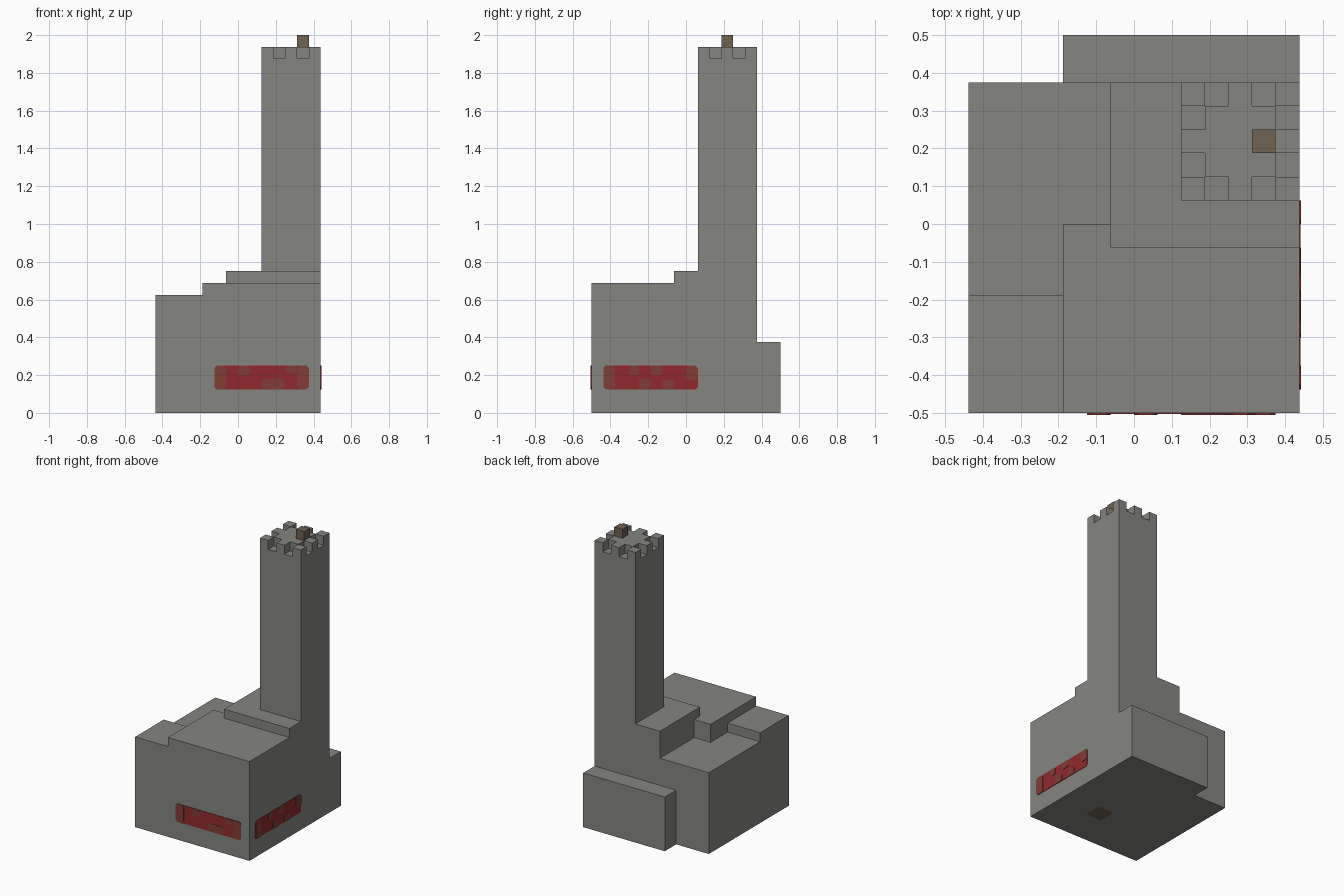
import bpy, bmesh, math

cube = bpy.data.objects.get("Cube")
if cube:
    bpy.data.objects.remove(cube, do_unlink=True)

U = 1 / 16  # block size shared by all parts


def material(name, rgb):
    m = bpy.data.materials.new(name)
    m.use_nodes = True
    m.diffuse_color = (*rgb, 1)
    bsdf = next(n for n in m.node_tree.nodes if n.type == 'BSDF_PRINCIPLED')
    bsdf.inputs["Base Color"].default_value = (*rgb, 1)
    bsdf.inputs["Roughness"].default_value = 0.9
    return m


STONE = material("stone_grey", (0.235, 0.235, 0.22))
WOOD = material("wood_brown", (0.16, 0.122, 0.08))
RED = material("banner_red", (0.283, 0.023, 0.025))
RUST = material("rust_red", (0.22, 0.048, 0.035))


def finish(bm, name, mats):
    me = bpy.data.meshes.new(name)
    bm.to_mesh(me)
    bm.free()
    for m in mats:
        me.materials.append(m)
    ob = bpy.data.objects.new(name, me)
    bpy.context.collection.objects.link(ob)
    return ob


def stepped_solid(name, xs, ys, floor, height, mats, bottom_mat=lambda i, j: 0):
    """Solid over block cells; height(i, j) gives each column's top, in blocks."""
    bm = bmesh.new()

    def top(i, j):
        return height(i, j) if i in xs and j in ys else floor

    def face(pts, mat=0):
        f = bm.faces.new([bm.verts.new([c * U for c in p]) for p in pts])
        f.material_index = mat

    for i in xs:
        for j in ys:
            h = top(i, j)
            if h <= floor:
                continue
            corners = [(i, j), (i + 1, j), (i + 1, j + 1), (i, j + 1)]
            face([(*c, h) for c in corners])
            face([(*c, floor) for c in reversed(corners)], bottom_mat(i, j))
            # Walls down to each lower neighbour
            for k, (di, dj) in enumerate([(0, -1), (1, 0), (0, 1), (-1, 0)]):
                low = top(i + di, j + dj)
                if low < h:
                    a, b = corners[k], corners[(k + 1) % 4]
                    face([(*a, low), (*b, low), (*b, h), (*a, h)])
    bmesh.ops.remove_doubles(bm, verts=bm.verts, dist=1e-5)
    bmesh.ops.dissolve_limit(bm, angle_limit=math.radians(1), verts=bm.verts,
                             edges=bm.edges, delimit={'MATERIAL'})
    return finish(bm, name, mats)


# Hall with stepped roofs and a low annex behind
def hall_height(i, j):
    if j >= 6:
        return 6 if i >= -3 else 0
    if i >= -1 and j >= -1:
        return 12
    if i >= -3 and j < 0:
        return 11
    return 10 if j < -3 else 9


stepped_solid("hall", range(-7, 7), range(-8, 8), 0, hall_height, [STONE, WOOD],
              lambda i, j: int(i in (1, 2) and j in (-4, -3)))


# Tower with notched battlements
def tower_height(i, j):
    a, b = i - 2, j - 1
    notch = (a in (0, 4) and b in (1, 3)) or (b in (0, 4) and a in (1, 3))
    return 30 if notch else 31


stepped_solid("tower", range(2, 7), range(1, 6), 12, tower_height, [STONE])

# Small wooden block on the tower roof
stepped_solid("roof_block", range(5, 6), range(3, 4), 31, lambda i, j: 32, [WOOD])


# Wall banners: a thin clipped panel with darker patches
def panel(name, place, rect, depth, mat):
    u0, u1, v0, v1 = rect
    c = 0.012
    outline = [(u0 + c, v0), (u1 - c, v0), (u1, v0 + c), (u1, v1 - c),
               (u1 - c, v1), (u0 + c, v1), (u0, v1 - c), (u0, v0 + c)]
    bm = bmesh.new()
    back = [bm.verts.new(place(u, v, 0)) for u, v in outline]
    front = [bm.verts.new(place(u, v, depth)) for u, v in outline]
    bm.faces.new(front)
    n = len(outline)
    for k in range(n):
        m = (k + 1) % n
        bm.faces.new([back[k], back[m], front[m], front[k]])
    finish(bm, name, [mat])


def banner(name, place, patches):
    panel(name, place, (0, 8 * U, 0, 2 * U), 0.003, RED)
    for k, (a, b, v0, v1) in enumerate(patches):
        panel(f"{name}_patch_{k + 1}", place, (a * U, b * U, v0 * U, v1 * U), 0.005, RUST)


banner("front_banner", lambda u, v, d: (u - 2 * U, -8 * U - d, v + 2 * U),
       [(0, 1, 0, 2), (2, 3, 1.2, 2), (4, 6, 0, 0.9), (6, 7, 1.4, 2), (7, 8, 0, 2)])
banner("left_banner", lambda u, v, d: (7 * U + d, u - 7 * U, v + 2 * U),
       [(0, 1, 0, 2), (2.2, 3, 1.2, 2), (4, 5, 1.2, 2), (3, 4, 0, 0.9), (5, 6, 0, 0.8), (7, 8, 0.8, 2)])
